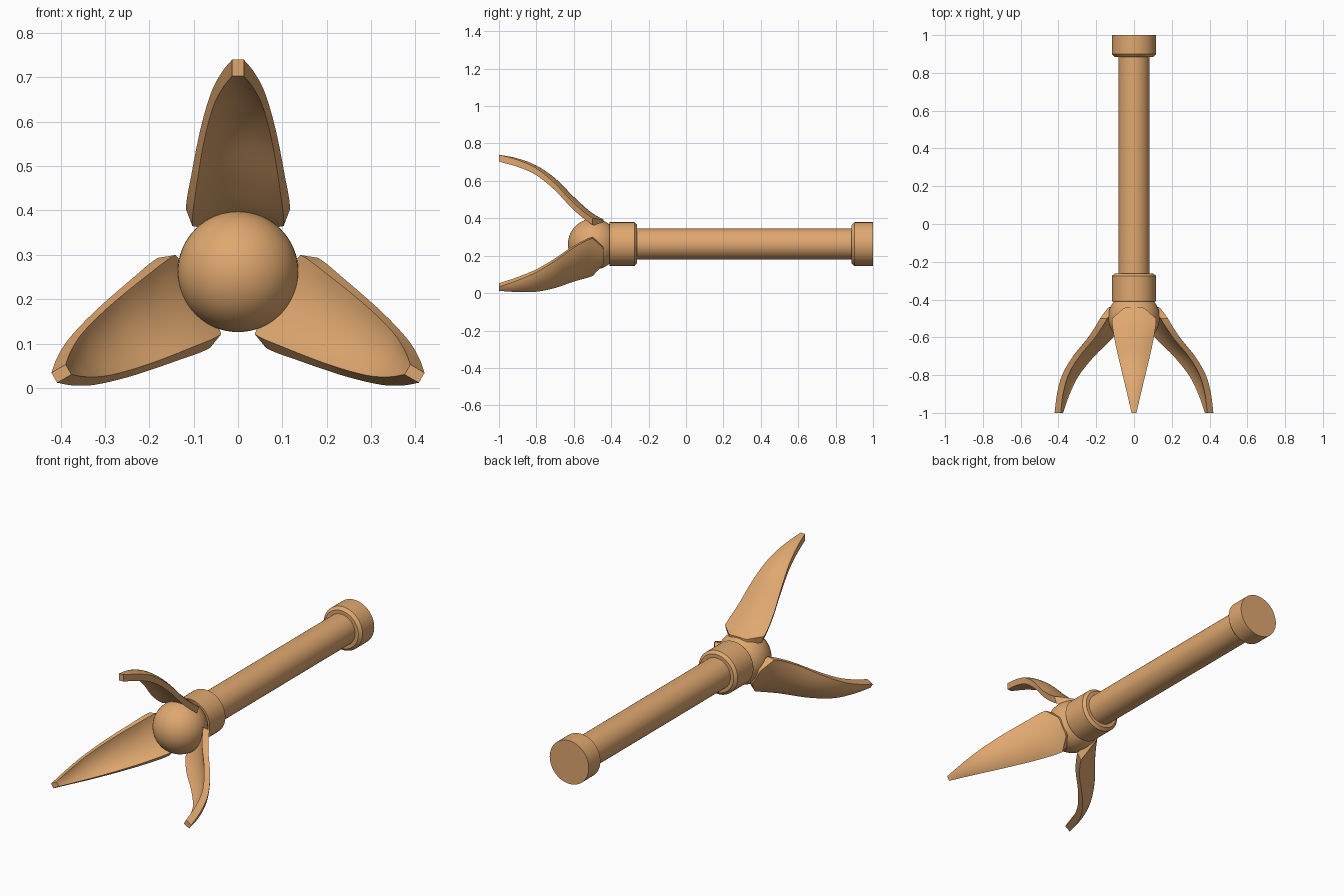
import bpy, bmesh, math
from mathutils import Matrix, Vector

cube = bpy.data.objects.get("Cube")
if cube:
    bpy.data.objects.remove(cube, do_unlink=True)

AXIS_Z = 0.262

wood = bpy.data.materials.new("warm_tan")
wood.use_nodes = True
TAN = (0.74, 0.39, 0.16, 1)
wood.diffuse_color = TAN
wood.node_tree.nodes["Principled BSDF"].inputs["Base Color"].default_value = TAN


def finish(name, bm):
    """Turn a bmesh into a smooth-shaded object with sharp edges kept."""
    bmesh.ops.recalc_face_normals(bm, faces=bm.faces)
    mesh = bpy.data.meshes.new(name)
    bm.to_mesh(mesh)
    bm.free()
    mesh.materials.append(wood)
    obj = bpy.data.objects.new(name, mesh)
    bpy.context.collection.objects.link(obj)
    bpy.ops.object.select_all(action="DESELECT")
    obj.select_set(True)
    bpy.context.view_layer.objects.active = obj
    bpy.ops.object.shade_smooth_by_angle(angle=math.radians(30))
    return obj


def lathe(name, profile, sides=64):
    """Turn (y, radius) points around the long axis and cap both ends."""
    bm = bmesh.new()
    rings = []
    for y, r in profile:
        angles = [2 * math.pi * i / sides for i in range(sides)]
        rings.append([bm.verts.new((r * math.cos(a), y, AXIS_Z + r * math.sin(a)))
                      for a in angles])
    for a, b in zip(rings, rings[1:]):
        for i in range(sides):
            j = (i + 1) % sides
            bm.faces.new((a[i], a[j], b[j], b[i]))
    bm.faces.new(rings[0])
    bm.faces.new(rings[-1])
    return finish(name, bm)


# Shaft and its two chamfered collars
lathe("handle", [(-0.3, 0.083), (0.95, 0.083)])
lathe("front_collar", [(-0.41, 0.117), (-0.275, 0.117), (-0.262, 0.102)])
lathe("end_collar", [(0.885, 0.102), (0.9, 0.117), (1.0, 0.117)])

# Ball at the head
ball = bmesh.new()
bmesh.ops.create_uvsphere(ball, u_segments=48, v_segments=32, radius=0.136,
                          matrix=Matrix.Translation((0, -0.495, AXIS_Z)))
finish("ball", ball)

# Blade stations from tip to base, evenly spaced along y:
# (distance of the ridge from the axis, half width, drop of the side edges)
STATIONS = [Vector(s) for s in (
    (0.478, 0.013, 0.0), (0.458, 0.036, 0.008), (0.42, 0.06, 0.015),
    (0.352, 0.084, 0.028), (0.253, 0.105, 0.034), (0.165, 0.117, 0.025),
    (0.112, 0.10, 0.02))]
TIP_Y, BASE_Y, STEP = -1.0, -0.44, 0.1
THICKNESS = 0.037


def station(y):
    """Smoothly interpolate the blade stations at y."""
    t = (y - TIP_Y) / STEP
    last = len(STATIONS) - 1
    i = max(0, min(int(t), last - 1))
    f = t - i
    p1, p2 = STATIONS[i], STATIONS[i + 1]
    p0 = STATIONS[i - 1] if i > 0 else 2 * p1 - p2
    p3 = STATIONS[i + 2] if i + 2 <= last else 2 * p2 - p1
    return 0.5 * (2 * p1 + (p2 - p0) * f + (2 * p0 - 5 * p1 + 4 * p2 - p3) * f ** 2
                  + (3 * p1 - p0 - 3 * p2 + p3) * f ** 3)


def blade(name, degrees, rows=28, columns=12):
    """Curved, trough-shaped blade with its base corners cut back."""
    bm = bmesh.new()
    grids = []
    for inner in (False, True):
        grid = []
        for j in range(rows + 1):
            f = j / rows
            line = []
            for i in range(columns + 1):
                s = 2 * i / columns - 1
                cut = 0.06 * max(0, abs(s) - 0.45) / 0.55
                y = TIP_Y + (BASE_Y - TIP_Y - cut) * f
                ridge, half, drop = station(y)
                width = half * (1 - 0.12 * f) if inner else half
                z = ridge - drop * s * s - (THICKNESS if inner else 0)
                line.append(bm.verts.new((s * width, y, z)))
            grid.append(line)
        for a, b in zip(grid, grid[1:]):
            for i in range(columns):
                bm.faces.new((a[i], a[i + 1], b[i + 1], b[i]))
        grids.append(grid)
    outer, inner = grids
    # Side walls, then the tip and base walls
    borders = [([r[k] for r in outer], [r[k] for r in inner]) for k in (0, -1)]
    borders += [(outer[k], inner[k]) for k in (0, -1)]
    for a, b in borders:
        for i in range(len(a) - 1):
            bm.faces.new((a[i], a[i + 1], b[i + 1], b[i]))
    turn = Matrix.Rotation(math.radians(degrees), 4, "Y")
    bm.transform(Matrix.Translation((0, 0, AXIS_Z)) @ turn)
    return finish(name, bm)


for side, angle in (("upper", 0), ("left", 120), ("right", -120)):
    blade(side + "_blade", angle)
